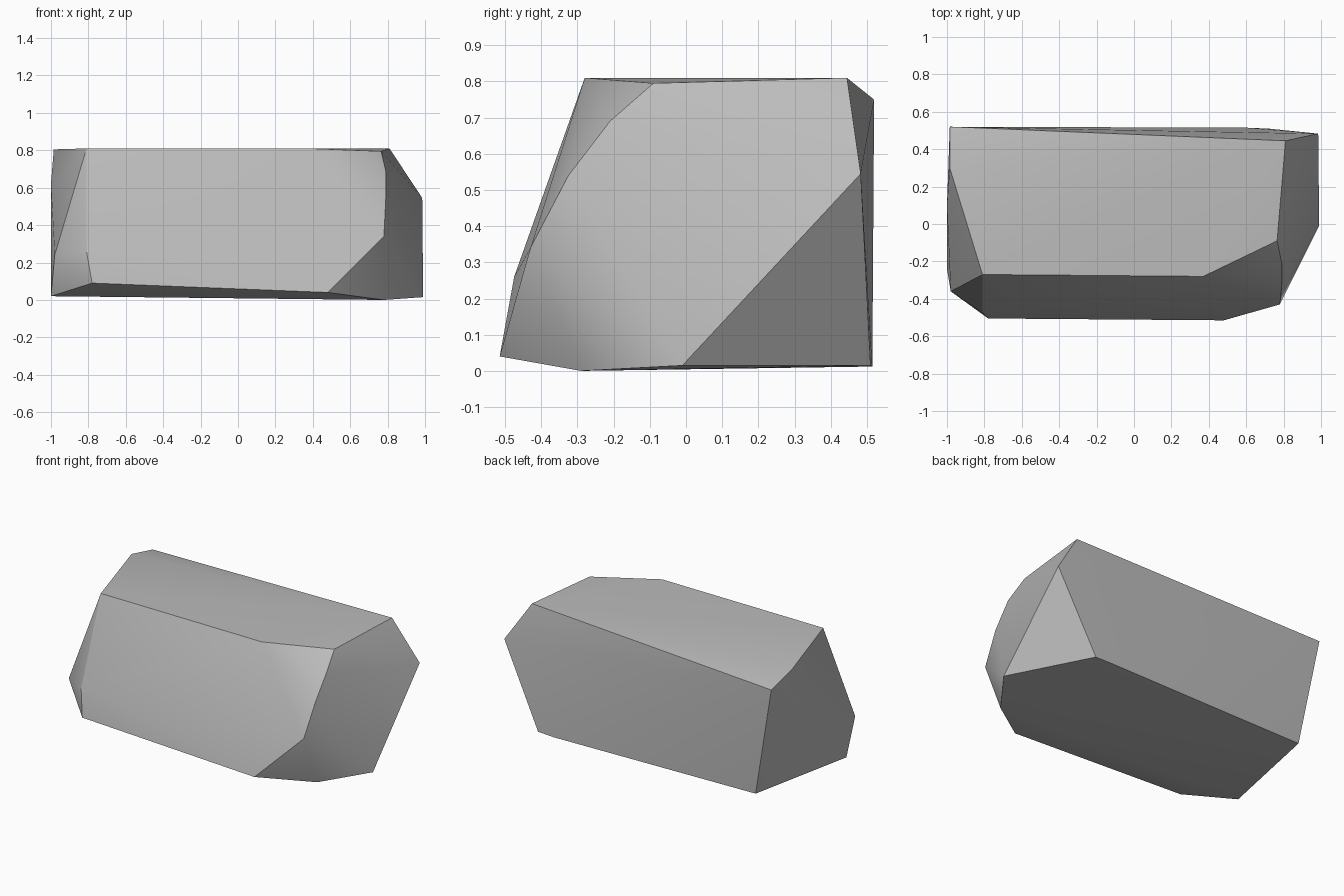
import bpy
import bmesh
from math import radians

cube = bpy.data.objects.get("Cube")
if cube:
    bpy.data.objects.remove(cube, do_unlink=True)

# Plain stone colour
stone = bpy.data.materials.new("stone_grey")
stone.use_nodes = True
colour = (0.5, 0.5, 0.5, 1.0)
stone.diffuse_color = colour
stone.node_tree.nodes["Principled BSDF"].inputs["Base Color"].default_value = colour

# Corners of the chipped block, grouped by region
top_rim = [(0.81, 0.445, 0.81), (0.765, -0.09, 0.795), (0.37, -0.28, 0.81),
           (-0.81, -0.27, 0.81), (-0.985, 0.3, 0.805), (-0.985, 0.52, 0.75)]
left_end = [(0.985, 0.483, 0.545), (0.99, -0.01, 0.015), (0.79, -0.21, 0.69),
            (0.79, -0.325, 0.54), (0.78, -0.43, 0.34)]
right_end = [(-0.98, -0.36, 0.24), (-1.0, -0.24, 0.02), (-1.0, 0.1, 0.62),
             (-0.81, -0.475, 0.26)]
base_rim = [(0.78, -0.29, 0.0), (0.48, -0.515, 0.04), (-0.78, -0.505, 0.09),
            (-0.85, 0.49, 0.02), (0.6, 0.515, 0.012), (0.72, 0.51, 0.015)]

# Wrap the corners in a faceted skin
bm = bmesh.new()
for corner in top_rim + left_end + right_end + base_rim:
    bm.verts.new(corner)
bmesh.ops.convex_hull(bm, input=bm.verts[:])
loose = [v for v in bm.verts if not v.link_faces]
bmesh.ops.delete(bm, geom=loose, context='VERTS')
bmesh.ops.recalc_face_normals(bm, faces=bm.faces[:])
mesh = bpy.data.meshes.new("rock")
bm.to_mesh(mesh)
bm.free()
mesh.materials.append(stone)

rock = bpy.data.objects.new("rock", mesh)
bpy.context.collection.objects.link(rock)

# Soft facets with crisp ridges
bpy.ops.object.select_all(action='DESELECT')
rock.select_set(True)
bpy.context.view_layer.objects.active = rock
bpy.ops.object.shade_smooth_by_angle(angle=radians(30))
